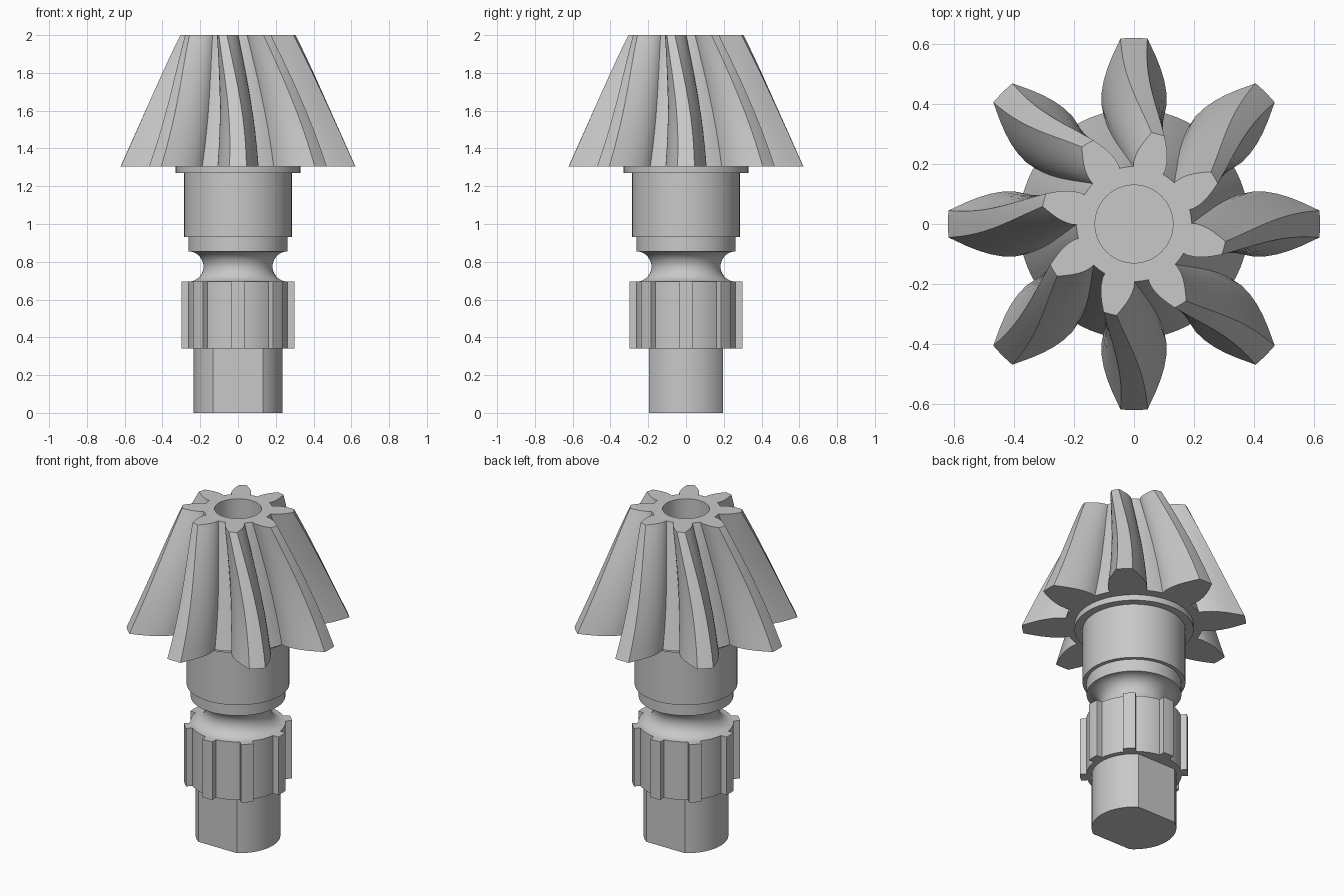
import bpy
import bmesh
from math import sin, cos, pi, radians, asin, atan2, hypot

cube = bpy.data.objects.get("Cube")
if cube:
    bpy.data.objects.remove(cube, do_unlink=True)

TEETH = 8
STEEL = (0.58, 0.58, 0.58, 1.0)
steel = bpy.data.materials.new("steel grey")
steel.use_nodes = True
steel.diffuse_color = STEEL
steel.node_tree.nodes["Principled BSDF"].inputs["Base Color"].default_value = STEEL


def circle(r, n=96):
    return [(r * cos(2 * pi * i / n), r * sin(2 * pi * i / n)) for i in range(n)]


def spread(a, b, n):
    return [a + (b - a) * i / n for i in range(n + 1)]


def loft(name, rings):
    """Skin a stack of (outline, z) rings and cap both ends."""
    bm = bmesh.new()
    loops = [[bm.verts.new((x, y, z)) for x, y in pts] for pts, z in rings]
    for low, high in zip(loops, loops[1:]):
        n = len(low)
        for i in range(n):
            j = (i + 1) % n
            bm.faces.new((low[i], low[j], high[j], high[i]))
    bm.faces.new(loops[0][::-1])
    bm.faces.new(loops[-1])
    bmesh.ops.recalc_face_normals(bm, faces=bm.faces[:])
    mesh = bpy.data.meshes.new(name)
    bm.to_mesh(mesh)
    bm.free()
    mesh.materials.append(steel)
    obj = bpy.data.objects.new(name, mesh)
    bpy.context.collection.objects.link(obj)
    bpy.ops.object.select_all(action='DESELECT')
    obj.select_set(True)
    bpy.context.view_layer.objects.active = obj
    bpy.ops.object.shade_smooth_by_angle(angle=radians(28))
    return obj


def toothed(flank, tip_steps, root_steps):
    """Polar outline (radius, angle) from one flank of (radius, half width)."""
    side = [(hypot(r, w), atan2(w, r)) for r, w in flank]
    root, tip = side[0], side[-1]
    pitch = 2 * pi / TEETH
    one = [(r, -a) for r, a in side]
    one += [(tip[0], a) for a in spread(-tip[1], tip[1], tip_steps)[1:-1]]
    one += side[::-1]
    one += [(root[0], a) for a in spread(root[1], pitch - root[1], root_steps)[1:-1]]
    return [(r, a + k * pitch) for k in range(TEETH) for r, a in one]


def place(polar, scale=1.0, turn=0.0):
    return [(scale * r * cos(a + turn), scale * r * sin(a + turn)) for r, a in polar]


# Spiral bevel gear: teeth start straight and curl more toward the small end,
# then the skin folds into the bore
flank = [(0.37, 0.103), (0.40, 0.109), (0.44, 0.108), (0.48, 0.101),
         (0.52, 0.089), (0.56, 0.073), (0.59, 0.059), (0.62, 0.045)]
gear = toothed(flank, 3, 4)
TWIST = radians(-15)
LAYERS = 28
rings = []
for i in range(LAYERS + 1):
    t = i / LAYERS
    rings.append((place(gear, 1 - 0.5 * t, TWIST * t ** 2.5), 1.305 + 0.695 * t))
bore = place([(0.13, a) for r, a in gear], 1.0, TWIST)
rings += [(bore, 2.0), (bore, 1.65)]
loft("bevel_gear", rings)

# Turned shaft: neck with round groove, step, bearing journal and flange
profile = [(0.263, 0.69)]
profile += [(0.263 - 0.08 * sin(a), 0.775 - 0.08 * cos(a)) for a in spread(0, pi, 20)]
profile += [(0.263, 0.93), (0.285, 0.93), (0.285, 1.27),
            (0.33, 1.27), (0.33, 1.305)]
loft("shaft_body", [(circle(r), z) for r, z in profile])

# Splined collar
spline = place(toothed([(0.262, 0.035), (0.298, 0.035)], 3, 10))
loft("spline_collar", [(spline, 0.34), (spline, 0.695)])

# Drive end with a flat on the front and back
half = asin(0.195 / 0.235)
flatted = [(0.235, a + k * pi) for k in range(2) for a in spread(-half, half, 32)]
flatted = place(flatted)
loft("flatted_end", [(flatted, 0.0), (flatted, 0.345)])
